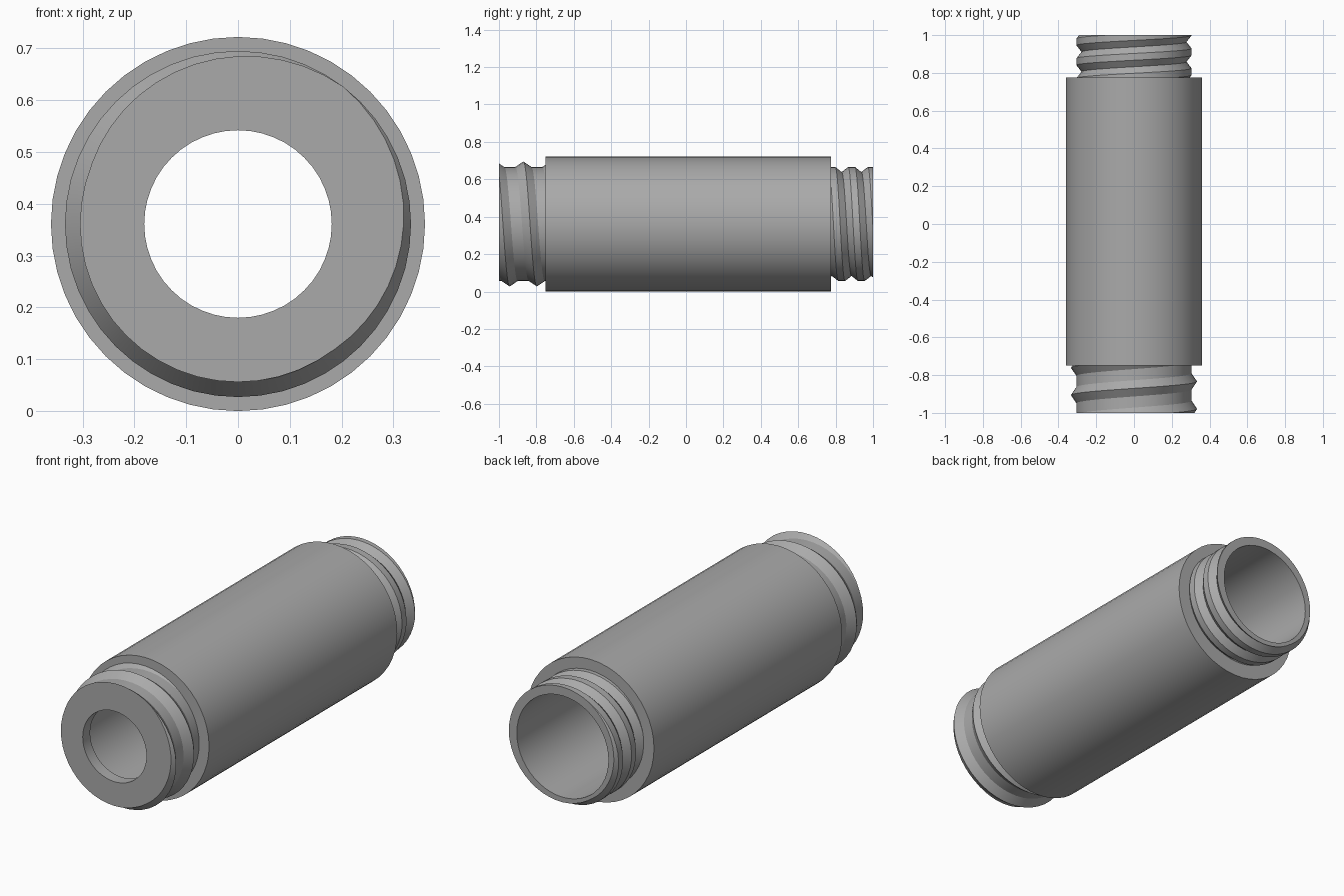
import bpy, bmesh, math
from mathutils import Vector

cube = bpy.data.objects.get("Cube")
if cube:
    bpy.data.objects.remove(cube)

AXIS_Z = 0.361
SEG = 48
BORE_R = 0.26
BODY_Y = (-0.75, 0.775)

metal = bpy.data.materials.new("grey_metal")
metal.use_nodes = True
metal.diffuse_color = (0.4, 0.4, 0.4, 1)
metal.node_tree.nodes["Principled BSDF"].inputs["Base Color"].default_value = (0.4, 0.4, 0.4, 1)


def point(r, turn, y):
    """Point on the tube; turn runs clockwise from the top, seen from the front."""
    a = 2 * math.pi * turn
    return Vector((r * math.sin(a), y, AXIS_Z + r * math.cos(a)))


def finish(bm, name):
    bmesh.ops.recalc_face_normals(bm, faces=bm.faces)
    mesh = bpy.data.meshes.new(name)
    bm.to_mesh(mesh)
    bm.free()
    obj = bpy.data.objects.new(name, mesh)
    bpy.context.collection.objects.link(obj)
    mesh.materials.append(metal)
    bpy.ops.object.select_all(action='DESELECT')
    obj.select_set(True)
    bpy.context.view_layer.objects.active = obj
    bpy.ops.object.shade_smooth_by_angle(angle=math.radians(20))


def lathe(name, profile, closed=True):
    """Revolve (radius, y) points around the tube axis."""
    bm = bmesh.new()
    rings = [[bm.verts.new(point(r, i / SEG, y)) for i in range(SEG)] for r, y in profile]
    pairs = list(zip(rings, rings[1:]))
    if closed:
        pairs.append((rings[-1], rings[0]))
    for a, b in pairs:
        for i in range(SEG):
            j = (i + 1) % SEG
            bm.faces.new((a[i], a[j], b[j], b[i]))
    finish(bm, name)


def threaded_end(name, profile, pitch, crest_y, y0, y1, cap_y, hole_r):
    """Sweep one pitch of (offset, radius) along a helix, trim it, cap the outer end."""
    bm = bmesh.new()
    reach = int(0.5 / pitch) + 1
    columns = []
    for k in range(-reach * SEG, reach * SEG + 1):
        turn = k / SEG
        columns.append([bm.verts.new(point(r, turn, crest_y + off + pitch * turn))
                        for off, r in profile])
    for a, b in zip(columns, columns[1:]):
        for i in range(len(profile) - 1):
            bm.faces.new((a[i], b[i], b[i + 1], a[i + 1]))
    bmesh.ops.remove_doubles(bm, verts=bm.verts, dist=1e-5)
    for y, direction in ((y0, -1), (y1, 1)):
        bmesh.ops.bisect_plane(bm, geom=bm.verts[:] + bm.edges[:] + bm.faces[:], dist=1e-6,
                               plane_co=(0, y, 0), plane_no=(0, direction, 0), clear_outer=True)
    # Flat ring between the trimmed thread and the bore
    rim = [e for e in bm.edges if e.is_boundary
           and all(abs(v.co.y - cap_y) < 1e-4 for v in e.verts)]
    hole = [bm.verts.new(point(hole_r, i / SEG, cap_y)) for i in range(SEG)]
    rim += [bm.edges.new((hole[i], hole[(i + 1) % SEG])) for i in range(SEG)]
    bmesh.ops.triangle_fill(bm, edges=rim, use_beauty=True, normal=(0, math.copysign(1, cap_y), 0))
    finish(bm, name)


# Main sleeve, with its two flat shoulders
lathe("body_sleeve", [(0.361, BODY_Y[0]), (0.361, BODY_Y[1]),
                      (BORE_R, BODY_Y[1]), (BORE_R, BODY_Y[0])])

# Bore, narrowed by a lip at the front
lathe("bore", [(0.181, -1), (0.181, -0.94), (BORE_R, -0.94), (BORE_R, 1)], closed=False)

# Front end: a single raised ridge on a plain core
threaded_end("front_thread",
             [(-0.0725, 0.305), (-0.043, 0.305), (0, 0.334), (0.043, 0.305), (0.0725, 0.305)],
             0.145, -0.87, -1, BODY_Y[0], -1, 0.181)

# Back end: a groove cut between flat-topped ridges
threaded_end("back_thread",
             [(-0.0525, 0.278), (-0.018, 0.305), (0.018, 0.305), (0.0525, 0.278)],
             0.105, 0.885, BODY_Y[1], 1, 1, BORE_R)
